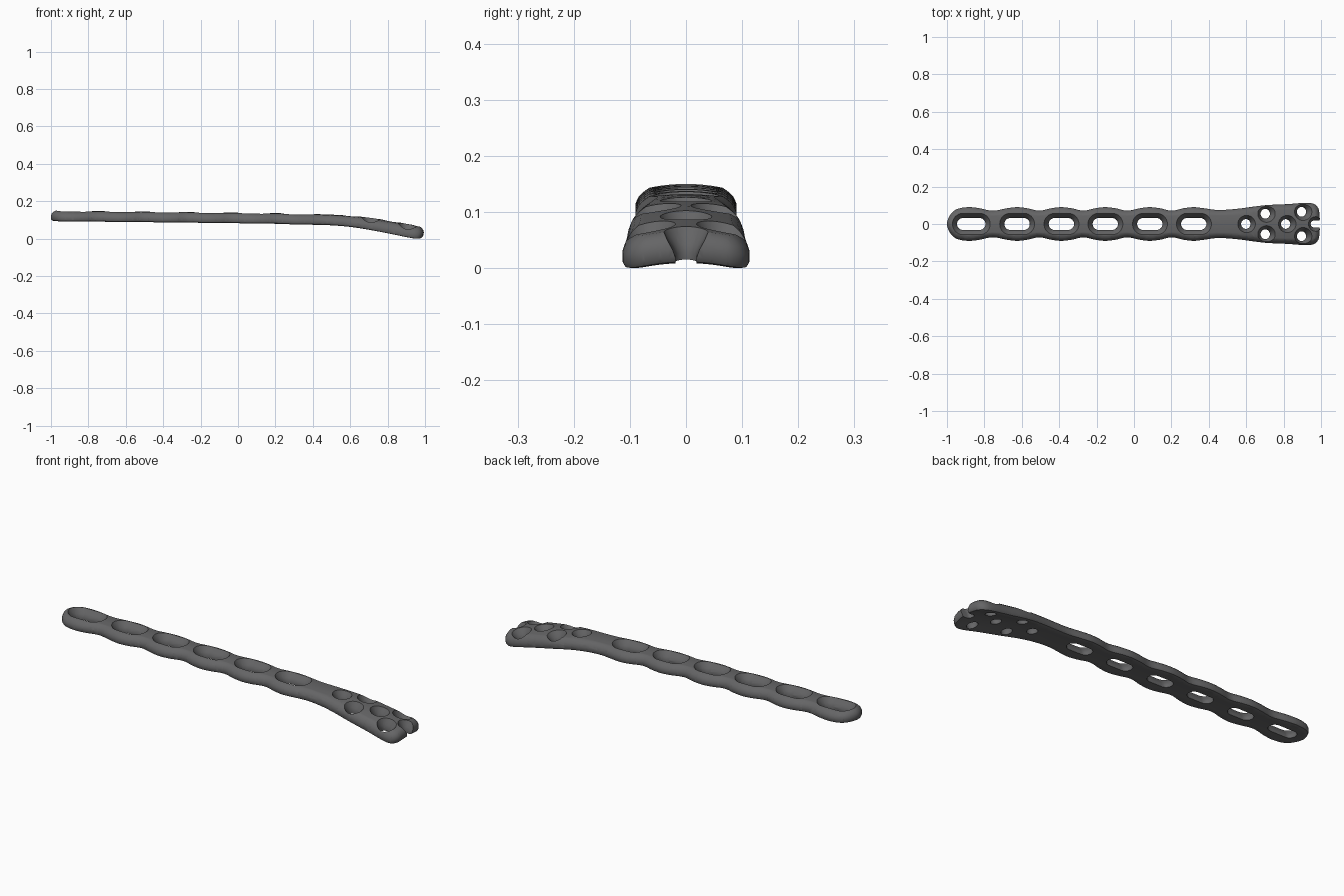
import bpy, bmesh, math
from mathutils import Vector

if "Cube" in bpy.data.objects:
    bpy.data.objects.remove(bpy.data.objects["Cube"])


def lerp_keys(keys, x):
    """Smooth (Catmull-Rom style) interpolation of (x, value) keys."""
    if x <= keys[0][0]:
        return keys[0][1]
    for i in range(len(keys) - 1):
        (x0, v0), (x1, v1) = keys[i], keys[i + 1]
        if x <= x1:
            a, b = keys[max(i - 1, 0)], keys[min(i + 2, len(keys) - 1)]
            h, t = x1 - x0, (x - x0) / (x1 - x0)
            m0 = (v1 - a[1]) / (x1 - a[0]) * h
            m1 = (b[1] - v0) / (b[0] - x0) * h
            return ((2*t**3 - 3*t*t + 1) * v0 + (t**3 - 2*t*t + t) * m0
                    + (3*t*t - 2*t**3) * v1 + (t**3 - t*t) * m1)
    return keys[-1][1]


def spline(points, steps):
    """Closed Catmull-Rom loop."""
    out, n = [], len(points)
    for i in range(n):
        p = [Vector(points[(i + k) % n]) for k in (-1, 0, 1, 2)]
        for s in range(steps):
            t = s / steps
            out.append(0.5 * (2*p[1] + (p[2] - p[0]) * t
                       + (2*p[0] - 5*p[1] + 4*p[2] - p[3]) * t*t
                       + (3*p[1] - p[0] - 3*p[2] + p[3]) * t**3))
    return out


def capsule(x0, x1, y, r, n=16):
    """Counter-clockwise slot outline; a circle when x0 == x1."""
    pts = []
    for cx, a0 in ((x1, -math.pi / 2), (x0, math.pi / 2)):
        for i in range(n + (x0 != x1)):
            a = a0 + math.pi * i / n
            pts.append(Vector((cx + r * math.cos(a), y + r * math.sin(a))))
    return pts


def stack(name, outline, profile):
    """Solid from an outline repeated at (offset, z) levels."""
    n = len(outline)
    normals = []
    for i in range(n):
        d = (outline[(i + 1) % n] - outline[i - 1]).normalized()
        normals.append(Vector((d.y, -d.x)))
    bm = bmesh.new()
    rings = [[bm.verts.new((*(p + m * off), z)) for p, m in zip(outline, normals)]
             for off, z in profile]
    for a, b in zip(rings, rings[1:]):
        for i in range(n):
            j = (i + 1) % n
            bm.faces.new((a[i], a[j], b[j], b[i]))
    bm.faces.new(rings[0][::-1])
    bm.faces.new(rings[-1])
    bmesh.ops.recalc_face_normals(bm, faces=bm.faces)
    me = bpy.data.meshes.new(name)
    bm.to_mesh(me)
    bm.free()
    ob = bpy.data.objects.new(name, me)
    bpy.context.collection.objects.link(ob)
    return ob


# plate outline: rounded tail, scalloped shaft, flared head
slots = [-0.87, -0.625, -0.388, -0.153, 0.085, 0.32]
upper = [(-0.985, 0.045), (-0.95, 0.078), (-0.89, 0.09), (-0.83, 0.085), (-0.755, 0.071)]
for c in slots[1:]:
    upper += [(c - 0.055, 0.084), (c, 0.09), (c + 0.055, 0.084), (c + 0.118, 0.071)]
upper[-1] = (0.45, 0.075)
upper += [(0.55, 0.081), (0.7, 0.1), (0.82, 0.106), (0.92, 0.113),
          (0.962, 0.107), (0.985, 0.085), (0.992, 0.05)]
lower = [(x, -y) for x, y in upper]
loop = [(-1, 0)] + lower + [(0.994, 0)] + upper[::-1]
plate = stack("bone_plate", spline(loop, 5),
              [(-0.014, 0), (-0.004, 0.004), (0, 0.012), (0, 0.029),
               (-0.005, 0.041), (-0.013, 0.049), (-0.024, 0.055)])

# countersunk slots, screw holes and end notch
flare = [(0, -0.02), (0, 0.013), (0.006, 0.027), (0.016, 0.041), (0.026, 0.056), (0.03, 0.08)]
small = [(o * 0.8, z) for o, z in flare]
cutters = []
for c in slots:
    h = 0.044 if c == slots[0] else 0.036
    cutters.append(stack("slot_cutter", capsule(c - h, c + h, 0, 0.032), flare))
for x, y in ((0.6, 0), (0.705, 0.055), (0.705, -0.055), (0.815, 0), (0.9, 0.065), (0.9, -0.065)):
    cutters.append(stack("hole_cutter", capsule(x, x, y, 0.026), small))
cutters.append(stack("notch_cutter", capsule(0.967, 1.1, 0, 0.019), small))
for c in cutters:
    c.hide_render = True
    m = plate.modifiers.new("cut", 'BOOLEAN')
    m.operation, m.object, m.solver = 'DIFFERENCE', c, 'EXACT'
dg = bpy.context.evaluated_depsgraph_get()
cut_mesh = bpy.data.meshes.new_from_object(plate.evaluated_get(dg))
plate.modifiers.clear()
plate.data = cut_mesh
for c in cutters:
    bpy.data.objects.remove(c)

# slice finely, then bend and crown the plate
bm = bmesh.new()
bm.from_mesh(cut_mesh)
bmesh.ops.triangulate(bm, faces=bm.faces)
cuts = [((-0.96 + 0.04 * i, 0, 0), (1, 0, 0)) for i in range(49)]
cuts += [((0, y, 0), (0, 1, 0)) for y in (-0.075, -0.045, -0.015, 0.015, 0.045, 0.075)]
for co, no in cuts:
    bmesh.ops.bisect_plane(bm, geom=bm.verts[:] + bm.edges[:] + bm.faces[:],
                           plane_co=co, plane_no=no, dist=1e-5)
bend = [(-1, 0.103), (-0.5, 0.099), (0, 0.093), (0.4, 0.085), (0.6, 0.076),
        (0.75, 0.058), (0.9, 0.032), (1, 0.013)]
for v in bm.verts:
    x, y, z = v.co
    slope = (lerp_keys(bend, x + 0.02) - lerp_keys(bend, x - 0.02)) / 0.04
    crown = 0.6 + 0.9 * max(z / 0.055, min(max((x - 0.5) / 0.3, 0), 1))
    v.co.z = z + lerp_keys(bend, x) - crown * y * y
    v.co.x = x - slope * (z - 0.03)
low = min(v.co.z for v in bm.verts)
for v in bm.verts:
    v.co.z -= low
bmesh.ops.recalc_face_normals(bm, faces=bm.faces)
bm.to_mesh(cut_mesh)
bm.free()

# dark grey metal
mat = bpy.data.materials.new("dark grey metal")
mat.diffuse_color = (0.13, 0.13, 0.133, 1)
mat.use_nodes = True
mat.node_tree.nodes["Principled BSDF"].inputs["Base Color"].default_value = mat.diffuse_color
cut_mesh.materials.clear()
cut_mesh.materials.append(mat)
for p in cut_mesh.polygons:
    p.material_index = 0
bpy.ops.object.select_all(action='DESELECT')
plate.select_set(True)
bpy.context.view_layer.objects.active = plate
bpy.ops.object.shade_smooth_by_angle(angle=math.radians(40))
